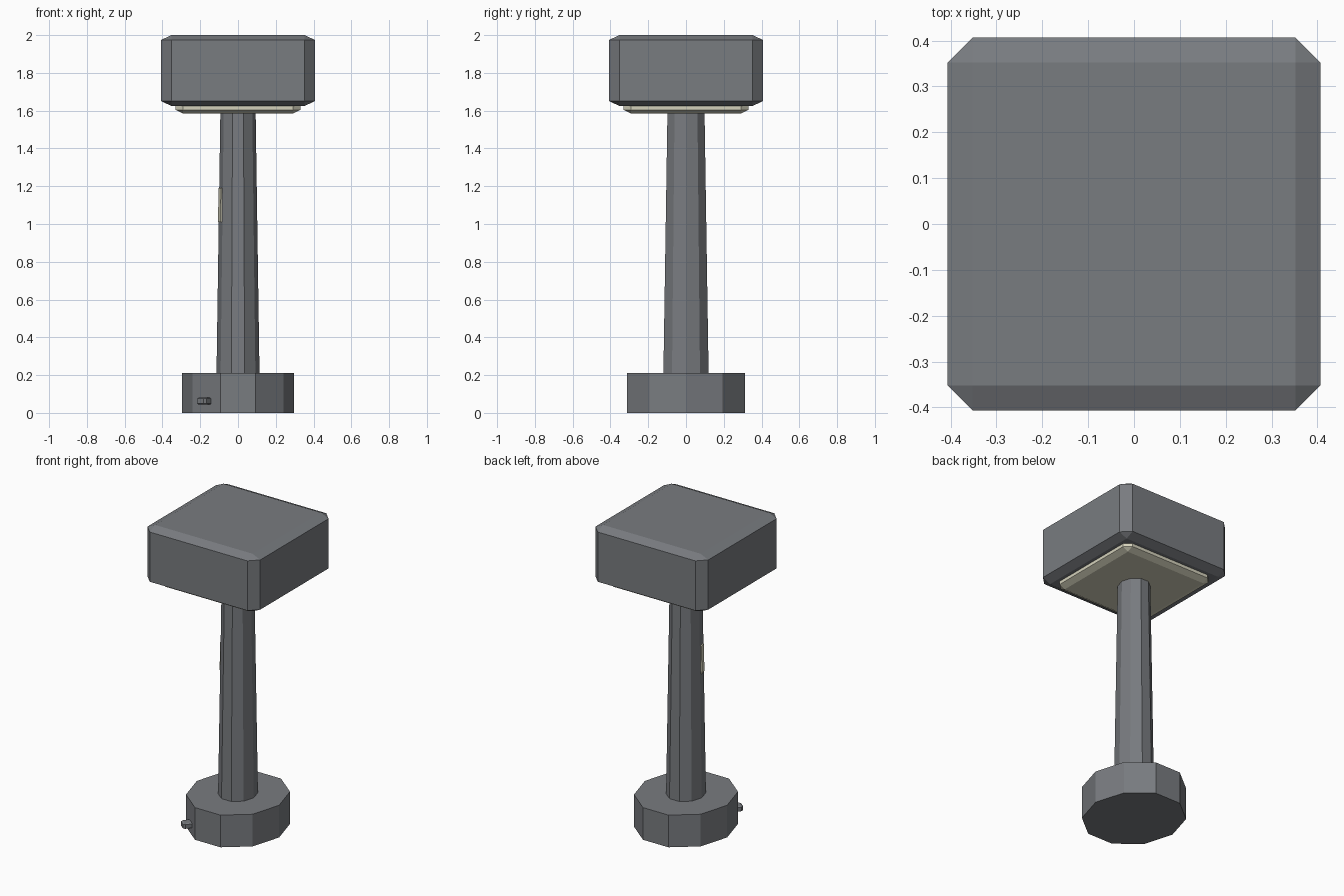
import bpy
import bmesh
from math import sin, cos, pi, atan2
from mathutils import Matrix, Vector

cube = bpy.data.objects.get("Cube")
if cube:
    bpy.data.objects.remove(cube, do_unlink=True)

SIDES = 10
STRETCH = 1.105  # column and foot are slightly deeper than wide


def material(name, rgb):
    mat = bpy.data.materials.new(name)
    mat.use_nodes = True
    color = (*rgb, 1.0)
    mat.diffuse_color = color
    mat.node_tree.nodes["Principled BSDF"].inputs["Base Color"].default_value = color
    return mat


def finish(name, bm, mat):
    bmesh.ops.recalc_face_normals(bm, faces=bm.faces[:])
    mesh = bpy.data.meshes.new(name)
    bm.to_mesh(mesh)
    bm.free()
    mesh.materials.append(mat)
    obj = bpy.data.objects.new(name, mesh)
    bpy.context.collection.objects.link(obj)
    return obj


def ring_point(radius, i, z):
    a = 2 * pi * i / SIDES
    return Vector((radius * cos(a), radius * STRETCH * sin(a), z))


def prism(name, r0, z0, r1, z1, mat):
    """Ten-sided tapered column with a corner on the x axis."""
    bm = bmesh.new()
    low, high = ([bm.verts.new(ring_point(r, i, z)) for i in range(SIDES)]
                 for r, z in ((r0, z0), (r1, z1)))
    bm.faces.new(low)
    bm.faces.new(high)
    for i in range(SIDES):
        j = (i + 1) % SIDES
        bm.faces.new((low[i], low[j], high[j], high[i]))
    return finish(name, bm, mat)


def chamfered_box(name, size, bevel, matrix, mat):
    """Box chamfered as a unit cube, then stretched to size."""
    bm = bmesh.new()
    bmesh.ops.create_cube(bm, size=1)
    if bevel:
        bmesh.ops.bevel(bm, geom=bm.edges[:], offset=bevel, segments=1,
                        profile=0.5, affect='EDGES')
    bmesh.ops.transform(bm, matrix=matrix @ Matrix.Diagonal((*size, 1)), verts=bm.verts[:])
    return finish(name, bm, mat)


def on_side(r0, z0, r1, z1, i):
    """Frame at the middle of a side face: local x outward, z up the face."""
    mid = [(ring_point(r, i, z) + ring_point(r, i + 1, z)) / 2
           for r, z in ((r0, z0), (r1, z1))]
    along = (ring_point(r0, i + 1, z0) - ring_point(r0, i, z0)).normalized()
    up = (mid[1] - mid[0]).normalized()
    out = along.cross(up)
    frame = Matrix((out, along, up)).transposed().to_4x4()
    return Matrix.Translation((mid[0] + mid[1]) / 2) @ frame


gray = material("dark gray", (0.19, 0.2, 0.215))
cream = material("warm cream", (0.66, 0.64, 0.5))

# Foot and tapered column
prism("foot", 0.297, 0, 0.297, 0.21, gray)
prism("column", 0.114, 0.2, 0.093, 1.62, gray)

# Square lamp head with the light panel set into its underside
chamfered_box("head", (0.814, 0.814, 0.375), 0.0675,
              Matrix.Translation((0, 0, 1.8125)), gray)
chamfered_box("light_panel", (0.66, 0.66, 0.32), 0.06,
              Matrix.Translation((0, 0, 1.745)), cream)

# Small knob on the front right side of the foot
chamfered_box("foot_knob", (0.08, 0.062, 0.037), 0.15,
              on_side(0.297, 0, 0.297, 0.124, 6) @ Matrix.Translation((0.013, 0, 0)), gray)

# Thin indicator strip on the column
chamfered_box("indicator_strip", (0.009, 0.045, 0.18), 0,
              on_side(0.1025, 1.0, 0.0995, 1.2, 5) @ Matrix.Translation((0.0025, 0, 0)), cream)
